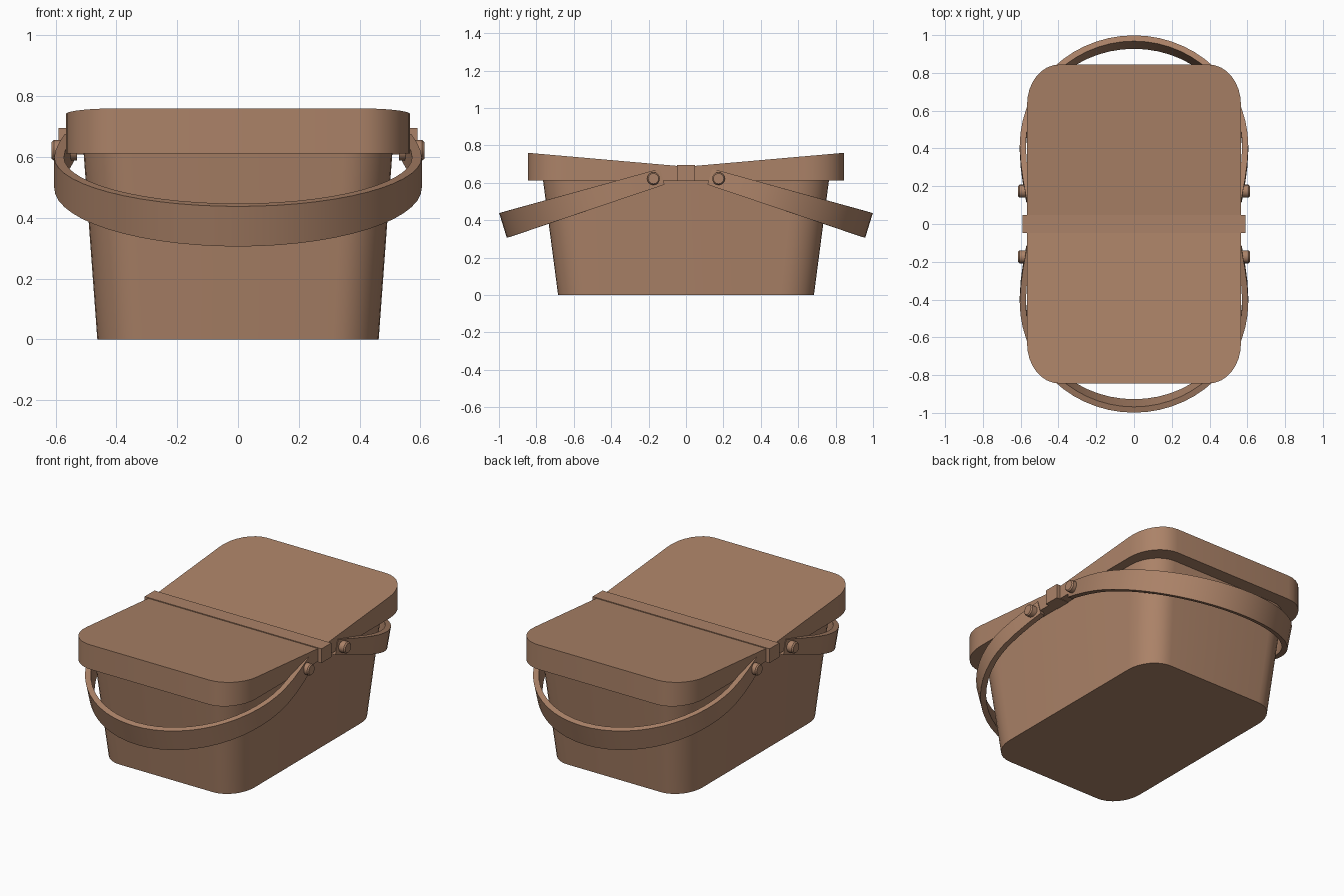
import bpy, bmesh, math

if "Cube" in bpy.data.objects:
    bpy.data.objects.remove(bpy.data.objects["Cube"])

mat = bpy.data.materials.new("wicker_brown")
mat.diffuse_color = (0.41, 0.225, 0.138, 1)
mat.use_nodes = True
mat.node_tree.nodes["Principled BSDF"].inputs["Base Color"].default_value = mat.diffuse_color


def finish(name, bm, smooth=True):
    bmesh.ops.recalc_face_normals(bm, faces=bm.faces)
    me = bpy.data.meshes.new(name)
    bm.to_mesh(me)
    bm.free()
    me.materials.append(mat)
    ob = bpy.data.objects.new(name, me)
    bpy.context.collection.objects.link(ob)
    if smooth:
        bpy.ops.object.select_all(action='DESELECT')
        ob.select_set(True)
        bpy.context.view_layer.objects.active = ob
        bpy.ops.object.shade_smooth_by_angle(angle=math.radians(40))
    return ob


def quarter(hx, hy, rx, ry, n=8):
    """Rounded corner in the +x +y quadrant."""
    return [(hx - rx + rx * math.cos(a), hy - ry + ry * math.sin(a))
            for a in (i * math.pi / 2 / n for i in range(n + 1))]


def rounded(hx, hy, rx, ry):
    q = quarter(hx, hy, rx, ry)
    return (q + [(-x, y) for x, y in reversed(q)]
            + [(-x, -y) for x, y in q] + [(x, -y) for x, y in reversed(q)])


def loft(bm, rings, closed=True):
    vs = [[bm.verts.new(p) for p in r] for r in rings]
    n = len(vs[0])
    for a, b in zip(vs, vs[1:]):
        for i in range(n):
            bm.faces.new((a[i], a[(i + 1) % n], b[(i + 1) % n], b[i]))
    bm.faces.new(vs[0])
    bm.faces.new(vs[-1])


# Tapered basket body
bm = bmesh.new()
loft(bm, [[(x, y, 0) for x, y in rounded(0.463, 0.684, 0.15, 0.18)],
          [(x, y, 0.64) for x, y in rounded(0.510, 0.768, 0.16, 0.19)]])
finish("basket_body", bm)

# Two lid flaps, rising from the middle to the ends
for s, name in ((1, "lid_flap_back"), (-1, "lid_flap_front")):
    q = quarter(0.566, 0.844, 0.17, 0.21)
    half = [(0.566, 0)] + q + [(-x, y) for x, y in reversed(q)] + [(-0.566, 0)]
    bm = bmesh.new()
    loft(bm, [[(x, s * y, 0.612) for x, y in half],
              [(x, s * y, 0.686 + 0.0877 * y) for x, y in half]])
    finish(name, bm)

# Hinge bar across the middle
bm = bmesh.new()
bmesh.ops.create_cube(bm, size=1)
for v in bm.verts:
    v.co = (v.co.x * 1.18, v.co.y * 0.094, 0.652 + v.co.z * 0.086)
finish("hinge_bar", bm, False)

# Carrying handles: widening bands hanging down at an angle
tilt = math.atan(0.307)
cu, su = math.cos(tilt), math.sin(tilt)
R, T = 0.605, 0.032
path = [(R - 0.035, -0.285), (R - 0.018, -0.19), (R - 0.005, -0.09)]
path += [(R * math.cos(a), R * math.sin(a)) for a in (i * math.pi / 28 for i in range(29))]
path += [(-x, u) for x, u in reversed(path[:3])]
for s, name in ((1, "handle_back"), (-1, "handle_front")):
    bm = bmesh.new()
    rings = []
    for i, (x, u) in enumerate(path):
        x0, u0 = path[max(i - 1, 0)]
        x1, u1 = path[min(i + 1, len(path) - 1)]
        l = math.hypot(x1 - x0, u1 - u0)
        nx, nu = (u1 - u0) / l, (x0 - x1) / l      # outward normal in the plane
        w = (0.089 + 0.049 * (u + 0.285) / 0.89) / 2
        ring = []
        for off, h in ((0, -w), (0, w), (-T, w), (-T, -w)):
            px, pu = x + nx * off, u + nu * off
            ring.append((px, s * (0.4 + pu * cu + h * su), 0.549 - pu * su + h * cu))
        rings.append(ring)
    loft(bm, rings)
    finish(name, bm)

# Pivot pegs holding the handle ends
for sx in (-1, 1):
    for sy in (-1, 1):
        bm = bmesh.new()
        ring = [(math.cos(k * math.pi / 8), math.sin(k * math.pi / 8)) for k in range(16)]
        loft(bm, [[(sx * x, sy * 0.174 + r * c, 0.622 + r * d) for c, d in ring]
                  for x, r in ((0.53, 0.034), (0.606, 0.034), (0.613, 0.028))])
        finish("handle_peg_%s_%s" % ("right" if sx > 0 else "left",
                                     "back" if sy > 0 else "front"), bm)
